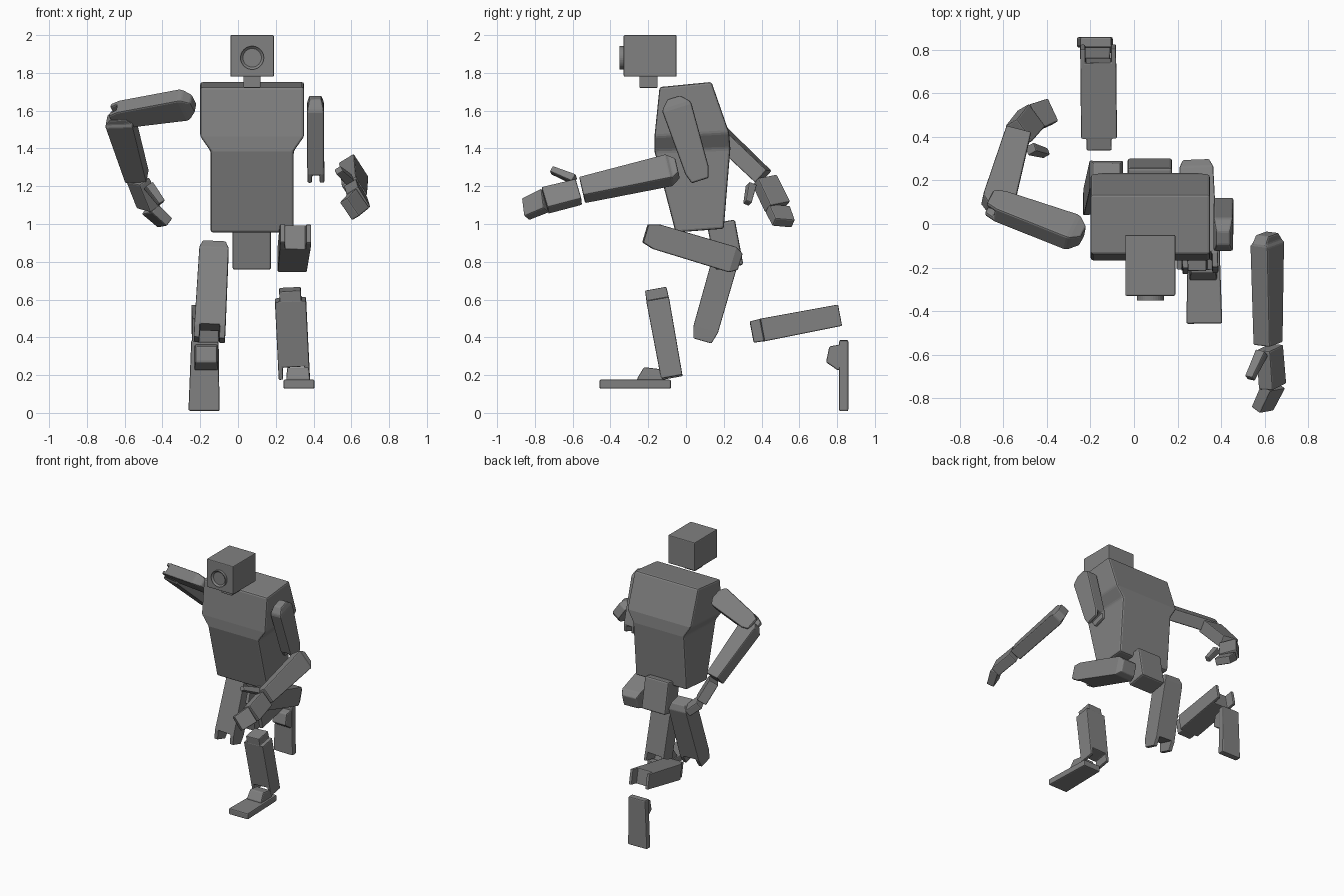
import bpy, bmesh, math
from mathutils import Vector, Matrix

if "Cube" in bpy.data.objects:
    bpy.data.objects.remove(bpy.data.objects["Cube"])

grey = bpy.data.materials.new("mid_grey")
grey.diffuse_color = (0.22, 0.22, 0.22, 1)
grey.use_nodes = True
grey.node_tree.nodes["Principled BSDF"].inputs["Base Color"].default_value = grey.diffuse_color


def finish(name, bm, bevel=0.01, cutter=None):
    """Turn a bmesh into an object with softened edges."""
    bmesh.ops.recalc_face_normals(bm, faces=bm.faces)
    me = bpy.data.meshes.new(name)
    bm.to_mesh(me)
    bm.free()
    ob = bpy.data.objects.new(name, me)
    bpy.context.collection.objects.link(ob)
    me.materials.append(grey)
    if cutter:
        m = ob.modifiers.new("notch", 'BOOLEAN')
        m.operation, m.object, m.solver = 'DIFFERENCE', cutter, 'EXACT'
    if bevel:
        m = ob.modifiers.new("bevel", 'BEVEL')
        m.width, m.segments, m.limit_method = bevel, 2, 'ANGLE'
        m.angle_limit = math.radians(25)
    return ob


def loft(rings):
    """Skin a stack of four-cornered rings."""
    bm = bmesh.new()
    vs = [[bm.verts.new(p) for p in r] for r in rings]
    for a, b in zip(vs, vs[1:]):
        for i in range(4):
            j = (i + 1) % 4
            bm.faces.new((a[i], a[j], b[j], b[i]))
    bm.faces.new(vs[0][::-1])
    bm.faces.new(vs[-1])
    return bm


def bar(name, p, q, width_dir, stations, bevel=0.01, notch=None):
    """Bar from p to q; stations are (fraction, width, depth); notch is (width, length) cut at q."""
    p, q = Vector(p), Vector(q)
    axis = (q - p).normalized()
    w = Vector(width_dir)
    w = (w - axis * w.dot(axis)).normalized()
    d = axis.cross(w)

    def ring(c, wid, dep):
        return [c + w * (sx * wid / 2) + d * (sy * dep / 2)
                for sx, sy in ((-1, -1), (1, -1), (1, 1), (-1, 1))]

    cutter = None
    if notch:
        nw, nl = notch
        bm = loft([ring(q - axis * nl, nw, 0.4), ring(q + axis * 0.05, nw, 0.4)])
        cutter = finish(name + "_cutter", bm, 0)
        cutter.hide_render = True
        cutter.hide_set(True)
    return finish(name, loft([ring(p.lerp(q, t), a, b) for t, a, b in stations]), bevel, cutter)


def box(name, x, y, z, bevel=0.008):
    bar(name, (sum(x) / 2, sum(y) / 2, z[0]), (sum(x) / 2, sum(y) / 2, z[1]), (1, 0, 0),
        [(0, x[1] - x[0], y[1] - y[0]), (1, x[1] - x[0], y[1] - y[0])], bevel)


# Head, neck and recessed round eye
box("head", (-0.04, 0.19), (-0.33, -0.05), (1.78, 2.0), 0.006)
box("neck", (0.028, 0.12), (-0.247, -0.15), (1.72, 1.79), 0.006)
bm = bmesh.new()
bmesh.ops.create_cone(bm, cap_ends=True, segments=32, radius1=0.062, radius2=0.062, depth=0.03,
                      matrix=Matrix.Translation((0.075, -0.336, 1.88)) @ Matrix.Rotation(math.pi / 2, 4, 'X'))
bm.normal_update()
lens = [f for f in bm.faces if f.normal.y < -0.9]
bmesh.ops.inset_region(bm, faces=lens, thickness=0.013)
bmesh.ops.translate(bm, verts=lens[0].verts, vec=(0, 0.012, 0))
finish("eye", bm, 0)

# Torso: front y/z, back y/z and half width at each level
levels = [(-0.055, 0.955, 0.20, 0.975, 0.22), (-0.167, 1.385, 0.235, 1.40, 0.22),
          (-0.167, 1.463, 0.228, 1.485, 0.275), (-0.14, 1.725, 0.135, 1.752, 0.275)]
finish("torso", loft([[(0.075 - h, fy, fz), (0.075 + h, fy, fz), (0.075 + h, by, bz), (0.075 - h, by, bz)]
                      for fy, fz, by, bz, h in levels]), 0.012)

# Pelvis
bar("pelvis", (0.073, 0.185, 1.01), (0.073, 0.23, 0.77), (1, 0, 0),
    [(0, 0.205, 0.15), (1, 0.205, 0.15)], 0.012)

# Thighs, with a forked knee
thigh = [(0, 0.12, 0.09), (0.08, 0.155, 0.14), (0.88, 0.165, 0.135), (1, 0.165, 0.10)]
bar("left_thigh", (0.285, 0.285, 0.80), (0.305, -0.215, 0.95), (1, 0, 0), thigh, 0.01, (0.11, 0.07))
bar("right_thigh", (-0.125, 0.235, 0.90), (-0.152, 0.088, 0.385), (1, 0, 0), thigh, 0.01, (0.105, 0.07))

# Shins: narrow knee tab on top, forked ankle below
shin = [(0, 0.115, 0.115), (0.115, 0.115, 0.12), (0.12, 0.165, 0.122), (1, 0.165, 0.115)]
bar("left_shin", (0.275, -0.16, 0.655), (0.298, -0.075, 0.188), (1, 0, 0), shin, 0.009, (0.118, 0.065))
bar("right_shin", (-0.16, 0.348, 0.428), (-0.165, 0.815, 0.517), (1, 0, 0), shin, 0.009, (0.118, 0.065))

# Feet: flat sole from heel to toe, plus a wedge-shaped ankle
sole = [(0, 0.145, 0.048), (1, 0.165, 0.048)]
bar("left_sole", (0.32, -0.08, 0.152), (0.323, -0.458, 0.152), (1, 0, 0), sole, 0.008)
bar("left_ankle", (0.318, -0.19, 0.16), (0.318, -0.18, 0.237), (1, 0, 0),
    [(0, 0.125, 0.14), (0.2, 0.125, 0.14), (1, 0.115, 0.085)], 0.008)
bar("right_sole", (-0.175, 0.835, 0.385), (-0.18, 0.835, 0.01), (1, 0, 0), sole, 0.008)
bar("right_ankle", (-0.168, 0.83, 0.293), (-0.168, 0.75, 0.31), (1, 0, 0),
    [(0, 0.125, 0.14), (0.2, 0.125, 0.14), (1, 0.115, 0.085)], 0.008)

# Arms: elbow hinge direction, joint points, then hand points
upper = [(0, 0.065, 0.07), (0.09, 0.085, 0.15), (0.13, 0.09, 0.16), (0.88, 0.09, 0.13), (1, 0.09, 0.095)]
fore = [(0, 0.07, 0.09), (0.07, 0.075, 0.145), (0.09, 0.095, 0.15), (1, 0.09, 0.118)]
arms = {
    "left": dict(hinge=(1, 0, 0), shoulder=(0.41, -0.065, 1.67), elbow=(0.412, 0.075, 1.23),
                 roll=(0.84, 0, 0.54), fore0=(0.612, -0.045, 1.295), wrist=(0.616, -0.55, 1.18),
                 palm0=(0.623, -0.567, 1.17), palm1=(0.637, -0.747, 1.125),
                 fing0=(0.64, -0.745, 1.125), tip=(0.59, -0.85, 1.078),
                 wide=(-0.5, 0, 0.85), thumb0=(0.588, -0.59, 1.235), thumb1=(0.532, -0.71, 1.285)),
    "right": dict(hinge=(0.03, 0.14, 0.154), shoulder=(-0.235, -0.055, 1.638), elbow=(-0.665, 0.10, 1.572),
                  roll=(0.03, 0.14, 0.154), fore0=(-0.632, 0.07, 1.575), wrist=(-0.535, 0.41, 1.25),
                  palm0=(-0.53, 0.415, 1.235), palm1=(-0.472, 0.485, 1.09),
                  fing0=(-0.468, 0.485, 1.08), tip=(-0.385, 0.517, 1.005),
                  wide=(0.5, -0.85, 0), thumb0=(-0.475, 0.345, 1.205), thumb1=(-0.405, 0.325, 1.11)),
}
for side, a in arms.items():
    bar(side + "_upper_arm", a["shoulder"], a["elbow"], a["hinge"], upper, 0.009, (0.04, 0.045))
    bar(side + "_forearm", a["fore0"], a["wrist"], a["roll"], fore, 0.009)
    bar(side + "_palm", a["palm0"], a["palm1"], a["wide"], [(0, 0.125, 0.075), (1, 0.13, 0.075)], 0.007)
    bar(side + "_fingers", a["fing0"], a["tip"], a["wide"], [(0, 0.125, 0.06), (1, 0.115, 0.055)], 0.007)
    bar(side + "_thumb", a["thumb0"], a["thumb1"], a["wide"], [(0, 0.045, 0.05), (1, 0.035, 0.04)], 0.006)
